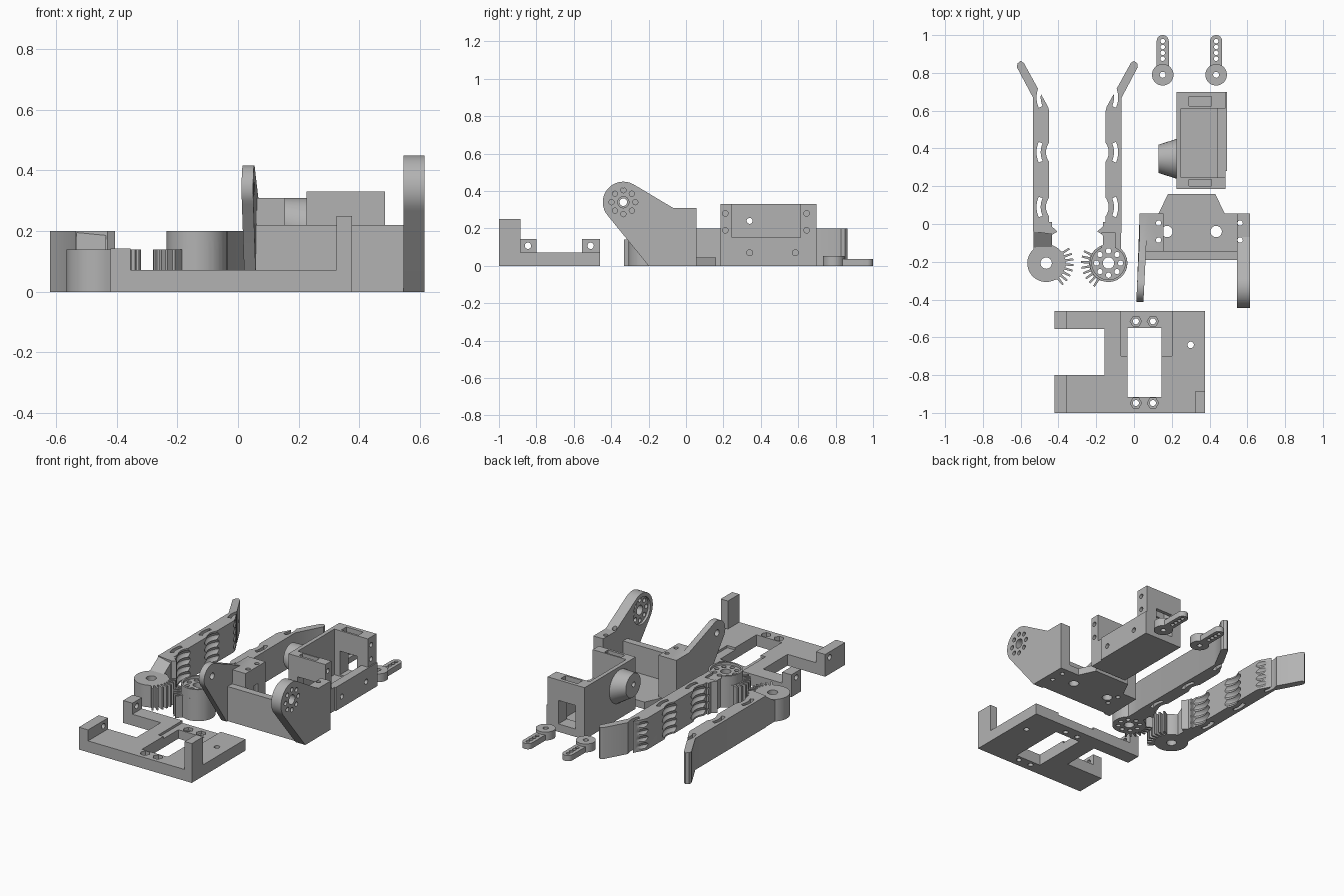
import bpy, bmesh
from math import cos, sin, pi, radians
from mathutils import Vector

if "Cube" in bpy.data.objects:
    bpy.data.objects.remove(bpy.data.objects["Cube"])

grey = bpy.data.materials.new("plain grey")
grey.use_nodes = True
grey.diffuse_color = (.45, .45, .45, 1)
grey.node_tree.nodes["Principled BSDF"].inputs["Base Color"].default_value = (.45, .45, .45, 1)


def to_object(name, bm):
    bmesh.ops.recalc_face_normals(bm, faces=bm.faces)
    me = bpy.data.meshes.new(name)
    bm.to_mesh(me)
    bm.free()
    me.materials.append(grey)
    ob = bpy.data.objects.new(name, me)
    bpy.context.collection.objects.link(ob)
    return ob


def loft(name, low, high, h0, h1, axis="z"):
    """Solid between two outlines placed at h0 and h1 along an axis."""
    place = {"x": lambda p, h: (h, p[0], p[1]),
             "y": lambda p, h: (p[0], h, p[1]),
             "z": lambda p, h: (p[0], p[1], h)}[axis]
    bm = bmesh.new()
    a = [bm.verts.new(place(p, h0)) for p in low]
    b = [bm.verts.new(place(p, h1)) for p in high]
    bm.faces.new(a)
    bm.faces.new(b)
    for i in range(len(a)):
        j = (i + 1) % len(a)
        bm.faces.new((a[i], a[j], b[j], b[i]))
    return to_object(name, bm)


def prism(name, pts, h0, h1, axis="z"):
    return loft(name, pts, pts, h0, h1, axis)


def box(name, x0, x1, y0, y1, z0, z1):
    return prism(name, [(x0, y0), (x1, y0), (x1, y1), (x0, y1)], z0, z1)


def arc(c, r, a0, a1, n=16):
    angles = [radians(a0 + (a1 - a0) * i / n) for i in range(n + 1)]
    return [(c[0] + r * cos(t), c[1] + r * sin(t)) for t in angles]


def disc(c, r, h0, h1, axis="z", n=32, name="cutter"):
    return prism(name, arc(c, r, 0, 360, n)[:-1], h0, h1, axis)


def combine(ob, add=(), cut=()):
    """Union and subtract helper solids, then bake and remove them."""
    for op, group in (("UNION", add), ("DIFFERENCE", cut)):
        for part in group:
            part.hide_render = True
            m = ob.modifiers.new("join", "BOOLEAN")
            m.operation, m.object, m.solver = op, part, "EXACT"
    dg = bpy.context.evaluated_depsgraph_get()
    dg.update()
    me = bpy.data.meshes.new_from_object(ob.evaluated_get(dg))
    ob.modifiers.clear()
    ob.data = me
    for part in list(add) + list(cut):
        bpy.data.objects.remove(part)
    me.materials.clear()
    me.materials.append(grey)
    bpy.ops.object.select_all(action="DESELECT")
    ob.select_set(True)
    bpy.context.view_layer.objects.active = ob
    bpy.ops.object.shade_smooth_by_angle(angle=radians(30))
    return ob


def horn_holes(c, h0, h1, axis):
    ring = arc(c, .064, 0, 360, 8)[:-1]
    return [disc(c, .03, h0, h1, axis)] + [disc(p, .014, h0, h1, axis, 16) for p in ring]


# Base plate with posts, window and nut pockets
plate = box("base_plate", -.42, .375, -1, -.46, 0, .072)
posts = [box("post", .325, .375, -1, -.885, .03, .25),
         box("post", -.42, -.355, -1, -.8, .03, .142),
         box("post", -.42, -.355, -.555, -.46, .03, .142)]
cuts = [box("cutter", -.5, -.155, -.8, -.555, -.1, .3),
        box("cutter", -.035, .145, -.915, -.55, -.1, .3),
        box("cutter", -.07, .2, -.7, -.4, .057, .3),
        disc((.3, -.64), .017, -.1, .3)]
for x in (.01, .1):
    for y in (-.515, -.948):
        cuts += [disc((x, y), .016, -.1, .3), disc((x, y), .03, .04, .3, n=6)]
for y in (-.845, -.51):
    cuts.append(disc((y, .107), .017, -.5, -.3, "x"))
combine(plate, posts, cuts)


# Yoke bracket: floor with tongue, front wall, two arms
def arm_outline(r):
    c = (-.335, .34)
    return [(-.2, 0), (.055, 0), (.055, .31), (-.07, .31)] + arc(c, r, 60, 222)


floor = prism("bracket", [(.03, -.19), (.61, -.19), (.61, .055), (.48, .055),
              (.43, .16), (.18, .16), (.13, .055), (.03, .055)], 0, .045)
wall = box("front_wall", .035, .6, -.19, -.145, 0, .22)
lug = box("lug", .04, .155, -.145, .055, 0, .31)
right_arm = prism("arm", arm_outline(.11), .545, .614, "x")
left_arm = prism("arm", arm_outline(.077), .03, .068, "x")
for v in left_arm.data.vertices:        # the thin arm leans outward
    v.co.x += .05 * min(0, v.co.y + .05)
cuts = horn_holes((-.335, .34), .5, .7, "x")
cuts += [disc((-.335, .34), .085, .53, .56, "x"), disc((-.335, .34), .02, -.1, .2, "x")]
cuts += [disc((x, y), .014, -.1, .5, n=16) for x in (.13, .562) for y in (.005, -.085)]
cuts += [disc((x, -.04), .03, -.1, .2) for x in (.175, .435)]
combine(floor, [wall, lug, right_arm, left_arm], cuts)

# Motor housing with open side and tapered pivot boss
housing = box("motor_housing", .225, .485, .185, .698, 0, .33)
sill = box("sill", .44, .493, .28, .698, 0, .15)
boss = loft("boss", arc((.345, .235), .075, 0, 360, 32)[:-1],
            arc((.345, .2), .11, 0, 360, 32)[:-1], .13, .24, "x")
cuts = [box("cutter", .25, .44, .245, .612, .04, .5),
        box("cutter", .4, .6, .245, .612, .15, .5)]
cuts.append(box("cutter", .29, .41, .1, .8, .05, .2))
cuts += [box("cutter", .29, .41, .625, .675, .15, .5),
         box("cutter", .29, .41, .2, .235, .15, .5)]
cuts += [disc((y, z), .015, .42, .6, "x", 16) for y in (.21, .645) for z in (.19, .28)]
cuts += [disc((y, .07), .016, .42, .6, "x", 16) for y in (.34, .585)]
cuts.append(disc((.34, .24), .016, .1, .3, "x", 16))
combine(housing, [sill, boss], cuts)

# Servo horns
for side, x in (("right", .152), ("left", .435)):
    hub = disc((x, .79), .057, 0, .053, name=side + "_servo_horn")
    blade = prism("blade", [(x - .032, .8), (x + .032, .8)] + arc((x, .968), .032, 0, 180), 0, .036)
    cuts = [disc((x, .79), .016, -.1, .2, n=16)]
    cuts += [disc((x, .875 + .031 * i), .012, -.1, .2, n=16) for i in range(4)]
    combine(hub, [blade], cuts)


# Fingers, mirrored about a line between the two gears
MID = -.3


def flip(pts, s):
    return [(MID + s * u, y) for u, y in pts]


def gear(s, phase):
    """Sector gear with teeth towards the other finger."""
    c, pts = (.165, -.207), []
    for i in range(8):
        a = 180 - 32 + phase + 12 * i
        for off, r in ((-3.6, .103), (-2, .145), (2, .145), (3.6, .103)):
            t = radians(a + off)
            pts.append((c[0] + r * cos(t), c[1] + r * sin(t)))
    pts += arc(c, .1, 250, 500, 32)
    return prism("gear", flip(pts, s), 0, .14)


def ribbed_cutter(x, y):
    """Turned cutter giving a finger pad with stacked rounded grooves."""
    bm = bmesh.new()
    prof = [(0, -.02), (.085, -.02)]
    for k in range(4):
        for i in range(6):
            prof.append((.085 + .016 * sin(pi * i / 6), .01 + .045 * (k + i / 6)))
    prof += [(.085, .19), (.085, .22), (0, .22)]
    vs = [bm.verts.new((x + r, y, z)) for r, z in prof]
    edges = [bm.edges.new(p) for p in zip(vs, vs[1:])]
    bmesh.ops.spin(bm, geom=vs + edges, cent=(x, y, 0), axis=(0, 0, 1),
                   angle=2 * pi, steps=32, use_duplicate=False)
    bmesh.ops.remove_doubles(bm, verts=bm.verts, dist=1e-5)
    return to_object("cutter", bm)


body = [(.2, -.13), (.235, -.04), (.235, .67), (.32, .83), (.317, .85), (.3, .864),
        (.283, .852), (.155, .62), (.15, .6), (.15, 0), (.105, -.04), (.13, -.055)]
for name, s in (("right_finger", -1), ("left_finger", 1)):
    cx, cy = MID + s * .165, -.207
    sides = sorted((MID + s * .135, MID + s * .232))
    finger = prism(name, flip(body if s > 0 else body[1:], s), 0, .2)
    add = [gear(s, 0 if s < 0 else 6)]
    cuts = []
    if s < 0:
        # sloping neck down to the low gear
        add.append(prism("neck", [(-.2, 0), (-.2, .138), (-.125, .138), (-.035, .199),
                                  (.01, .199), (.01, 0)], *sides, "x"))
        cuts.append(disc((cx, cy), .03, -.1, .3))
    else:
        # tall drum with horn pocket
        add += [disc((cx, cy), .1, 0, .2, name="drum"),
                box("neck", *sides, -.2, .01, 0, .199)]
        cuts += horn_holes((cx, cy), -.1, .3, "z")
        cuts += [disc((cx, cy), .088, .185, .3),
                 box("cutter", cx - .035, cx + .035, -.15, -.045, .185, .3)]
    for y in (.09, .38, .67):
        cuts.append(ribbed_cutter(MID + s * .081, y))
        slot = arc((.081, y), .135, -24, 24, 10) + arc((.081, y), .113, 24, -24, 10)
        cuts.append(prism("cutter", flip(slot, s), -.1, .3))
    combine(finger, add, cuts)
